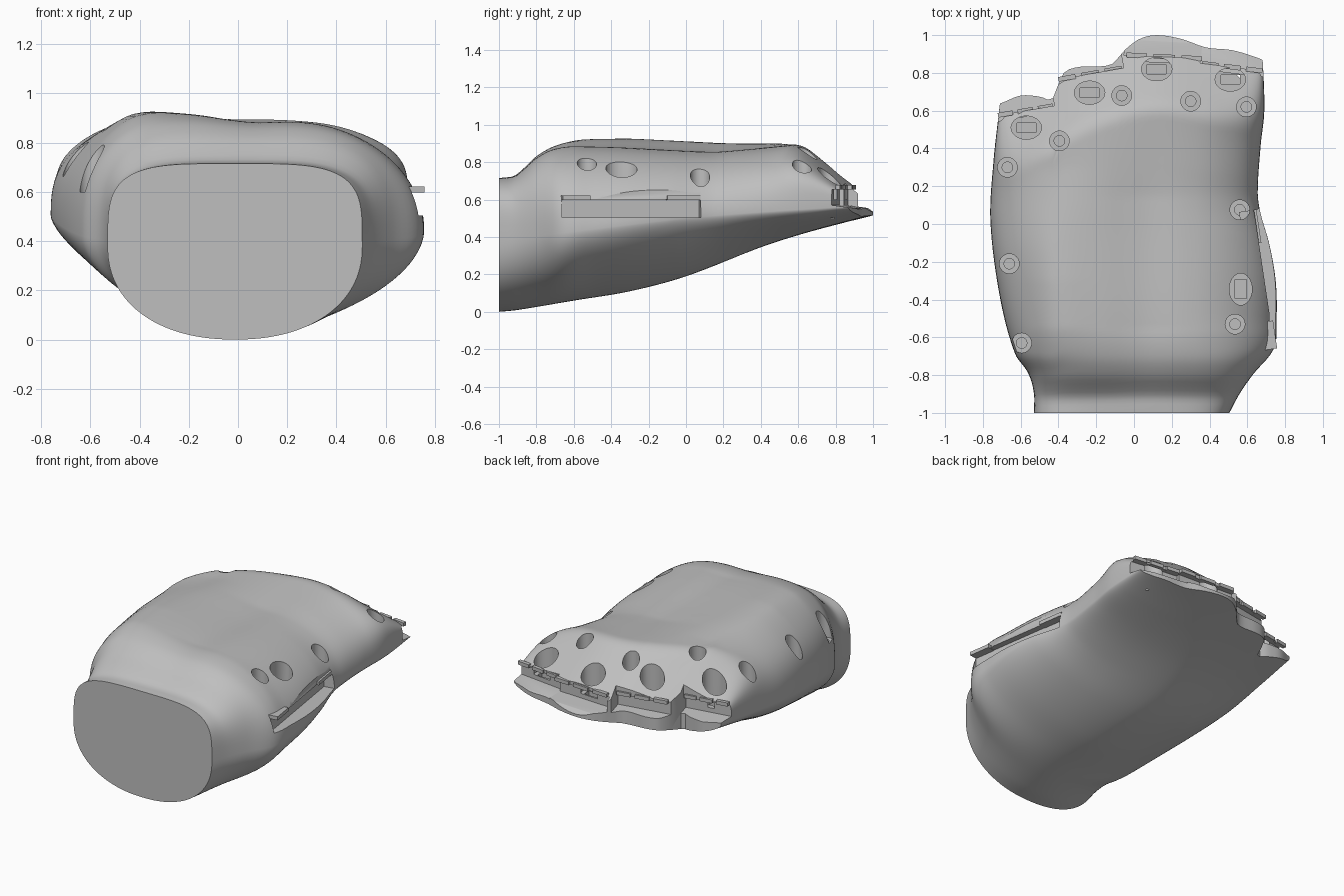
import bpy, bmesh, math
from mathutils import Vector

if "Cube" in bpy.data.objects:
    bpy.data.objects.remove(bpy.data.objects["Cube"])

grey = bpy.data.materials.new("light grey")
grey.use_nodes = True
grey.diffuse_color = (0.52, 0.52, 0.52, 1)
grey.node_tree.nodes["Principled BSDF"].inputs["Base Color"].default_value = (0.52, 0.52, 0.52, 1)


def make(name, bm):
    bmesh.ops.recalc_face_normals(bm, faces=bm.faces)
    mesh = bpy.data.meshes.new(name)
    bm.to_mesh(mesh)
    bm.free()
    mesh.materials.append(grey)
    ob = bpy.data.objects.new(name, mesh)
    bpy.context.collection.objects.link(ob)
    return ob


def curve(*pts):
    """Smooth function through (position, value) pairs."""
    def slope(i):
        a, b = pts[max(i - 1, 0)], pts[min(i + 1, len(pts) - 1)]
        return (b[1] - a[1]) / (b[0] - a[0])

    def f(x):
        x = min(max(x, pts[0][0]), pts[-1][0])
        i = max(k for k in range(len(pts) - 1) if pts[k][0] <= x)
        (x0, y0), (x1, y1) = pts[i], pts[i + 1]
        h = x1 - x0
        t = (x - x0) / h
        return (y0 * (1 + 2 * t) * (1 - t) ** 2 + slope(i) * h * t * (1 - t) ** 2
                + y1 * t * t * (3 - 2 * t) + slope(i + 1) * h * t * t * (t - 1))
    return f


# Outline curves of the palm along its length
right_edge = curve((-1, -.53), (-.9, -.53), (-.8, -.56), (-.7, -.63), (-.4, -.71),
                   (0, -.76), (.3, -.745), (.6, -.71))
left_edge = curve((-1, .505), (-.9, .56), (-.8, .63), (-.66, .74), (-.5, .755), (-.3, .75),
                  (-.1, .715), (.05, .67), (.15, .655), (.4, .67), (.6, .69), (.9, .68))
bottom = curve((-1, 0), (-.9, .01), (-.6, .06), (-.3, .11), (0, .19), (.4, .345),
               (.6, .41), (.8, .465), (1, .515))
top = curve((-1, .715), (-.92, .728), (-.87, .77), (-.8, .84), (-.7, .9), (-.55, .93), (0, .915),
            (.4, .905), (1, .9))
middle = curve((-1, .38), (-.6, .43), (0, .5), (.5, .54), (1, .57))
# Front of the fingers: scalloped lower lip, and the line where the top slopes down
lip = curve((-.76, .62), (-.69, .645), (-.6, .68), (-.5, .675), (-.43, .665), (-.38, .79),
            (-.3, .83), (-.12, .845), (-.05, .92), (.03, .98), (.12, 1), (.25, .98),
            (.38, .935), (.52, .92), (.64, .885), (.7, .86))
slope_line = curve((-.76, .56), (-.57, .62), (-.24, .81), (.12, .9), (.5, .84), (.7, .81))
# Roundness of the cross-section: little-finger side, thumb side and underside
little_power = curve((0, 4), (.2, 2.9), (.5, 2.7), (.75, 2.9), (.9, 5), (1, 8))
thumb_power = curve((0, 4), (.1, 3), (.2, 2.2), (.5, 2.05), (.65, 2.3), (.8, 3), (.9, 5), (1, 8))
under_power = curve((-1, 2.2), (-.8, 1.95), (-.4, 1.65), (.3, 1.7), (.7, 2))

# Palm: upper and lower skins share the same columns
COLS, ROWS = 64, 84


def clamp(v):
    return min(1, max(0, v))


def palm_point(r, c, side):
    t = r / ROWS
    s = math.sin(math.pi / 2 * (2 * c / COLS - 1))
    x0, x1 = right_edge(-1 + 1.6 * t), left_edge(-1 + 1.86 * t)
    x = (x0 + x1) / 2 + s * (x1 - x0) / 2
    y = -1 + t * (lip(x) + 1)
    mid = middle(y)
    if side < 0:
        n = under_power(y)
        return x, y, mid - (mid - bottom(y)) * max(0, 1 - abs(s) ** n) ** (1 / n)
    fade = clamp((y + .95) / .4) * clamp((.65 - y) / .5)
    crown = top(y) - fade * (.045 * math.exp(-((x - .05) / .2) ** 2) + .02 * clamp(x / .3))
    crown += .04 * clamp((y + .95) / .4) * clamp((.3 - y) / .6) * math.exp(-((x + .43) / .15) ** 2)
    drop = .67 + .82 * (slope_line(x) - y)
    k = max(0, 1 - abs(crown - drop) / .05)
    crown = max(min(crown, drop) - .012 * k * k, .6)
    n = little_power(t) if s < 0 else thumb_power(t)
    return x, y, mid + (crown - mid) * max(0, 1 - abs(s) ** n) ** (1 / n)


bm = bmesh.new()
skins = {}
for r in range(ROWS + 1):
    for c in range(COLS + 1):
        up = bm.verts.new(palm_point(r, c, 1))
        edge = c in (0, COLS)
        skins[r, c] = up, up if edge else bm.verts.new(palm_point(r, c, -1))
for k in (0, 1):
    for r in range(ROWS):
        for c in range(COLS):
            bm.faces.new([skins[q][k] for q in ((r, c), (r, c + 1), (r + 1, c + 1), (r + 1, c))])
bm.faces.new([skins[0, c][0] for c in range(COLS + 1)]
             + [skins[0, c][1] for c in range(COLS - 1, 0, -1)])
for c in range(COLS):
    a, b = skins[ROWS, c], skins[ROWS, c + 1]
    bm.faces.new(list(dict.fromkeys((a[0], b[0], b[1], a[1]))))
palm = make("palm", bm)


def prism(bm, a, b, profile, start=0, end=1):
    """Sweep an (outward, height) profile along part of the plan line a to b."""
    a, b = Vector((*a, 0)), Vector((*b, 0))
    d = (b - a).normalized()
    out = Vector((-d.y, d.x, 0))
    rings = [[bm.verts.new(a.lerp(b, f) + out * o + Vector((0, 0, z))) for o, z in profile]
             for f in (start, end)]
    for ring in rings:
        bm.faces.new(ring)
    for i in range(len(profile)):
        j = (i + 1) % len(profile)
        bm.faces.new((rings[0][i], rings[0][j], rings[1][j], rings[1][i]))


def lathe(bm, x, y, steps, sx=1, sy=1, sides=32):
    """Vertical stepped plug from (radius, height) pairs."""
    rings = [[bm.verts.new((x + sx * rad * math.cos(2 * math.pi * i / sides),
                            y + sy * rad * math.sin(2 * math.pi * i / sides), z))
              for i in range(sides)] for rad, z in steps]
    bm.faces.new(rings[0])
    bm.faces.new(rings[-1])
    for p, q in zip(rings, rings[1:]):
        for i in range(sides):
            j = (i + 1) % sides
            bm.faces.new((p[i], p[j], q[j], q[i]))


def cut(bm):
    cutter = make("cutter", bm)
    cutter.hide_render = True
    mod = palm.modifiers.new("cut", 'BOOLEAN')
    mod.operation, mod.solver, mod.object = 'DIFFERENCE', 'EXACT', cutter
    bpy.context.view_layer.objects.active = palm
    bpy.ops.object.modifier_apply(modifier=mod.name)
    bpy.data.objects.remove(cutter)


# Finger sockets: an overhanging upper edge above a lower lip
fingers = {"little": ((-.72, .575), (-.43, .625)), "ring": ((-.4, .765), (-.065, .825)),
           "middle": ((-.04, .895), (.36, .875)), "index": ((.36, .85), (.68, .81))}
socket = [(-.03, .57), (-.03, .655), (0, .655), (0, 1.2), (.4, 1.2), (.4, .35), (.08, .555)]
for name, (a, b) in fingers.items():
    bm = bmesh.new()
    prism(bm, a, b, socket, -.4 if name == "little" else -.03, 1.4 if name == "index" else 1.03)
    cut(bm)

# Thumb socket on the side
thumb = ((.635, .075), (.745, -.66))
bm = bmesh.new()
prism(bm, *thumb, [(-.04, .505), (-.04, .6), (0, .6), (0, .85), (.3, .85), (.3, .505)])
cut(bm)

# Counterbored screw holes
bm = bmesh.new()
for x, y, floor in ((-.67, .3, .6), (-.66, -.21, .6), (-.595, -.63, .6), (-.395, .44, .68),
                    (-.065, .68, .7), (.3, .65, .7), (.595, .62, .62), (.56, .075, .6),
                    (.535, -.53, .64)):
    lathe(bm, x, y, [(.028, floor - .1), (.028, floor), (.052, floor), (.052, 1.2)])
# Oval tendon holes
ovals = ((-.57, .51, 1), (-.235, .695, 1), (.12, .82, 1), (.51, .765, 1), (.565, -.345, 0))
for x, y, wide in ovals:
    lathe(bm, x, y, [(.07, .6), (.07, 1.2)], 1.15 if wide else .86, .88 if wide else 1.2)
cut(bm)

# Rectangular pits inside the oval holes
bm = bmesh.new()
for x, y, wide in ovals:
    w, o = (.05, .025) if wide else (.03, .05)
    prism(bm, (x - w, y), (x + w, y), [(-o, .5), (-o, .62), (o, .62), (o, .5)])
cut(bm)

# Hinge tabs along the socket edges
for name, line in list(fingers.items()) + [("thumb", thumb)]:
    if name == "thumb":
        z, inner, spans = .597, -.08, ((0, .24), (.8, 1))
    else:
        z, inner, spans = .653, -.012, ((0, .27), (.36, .64), (.73, 1))
    bm = bmesh.new()
    for start, end in spans:
        prism(bm, *line, [(inner, z), (inner, z + .024), (.013, z + .024), (.013, z)], start, end)
    make(name + "_hinge_tabs", bm)

# Smooth skin with crisp cut edges
bpy.ops.object.select_all(action='DESELECT')
palm.select_set(True)
bpy.context.view_layer.objects.active = palm
bpy.ops.object.shade_smooth_by_angle(angle=math.radians(32))
